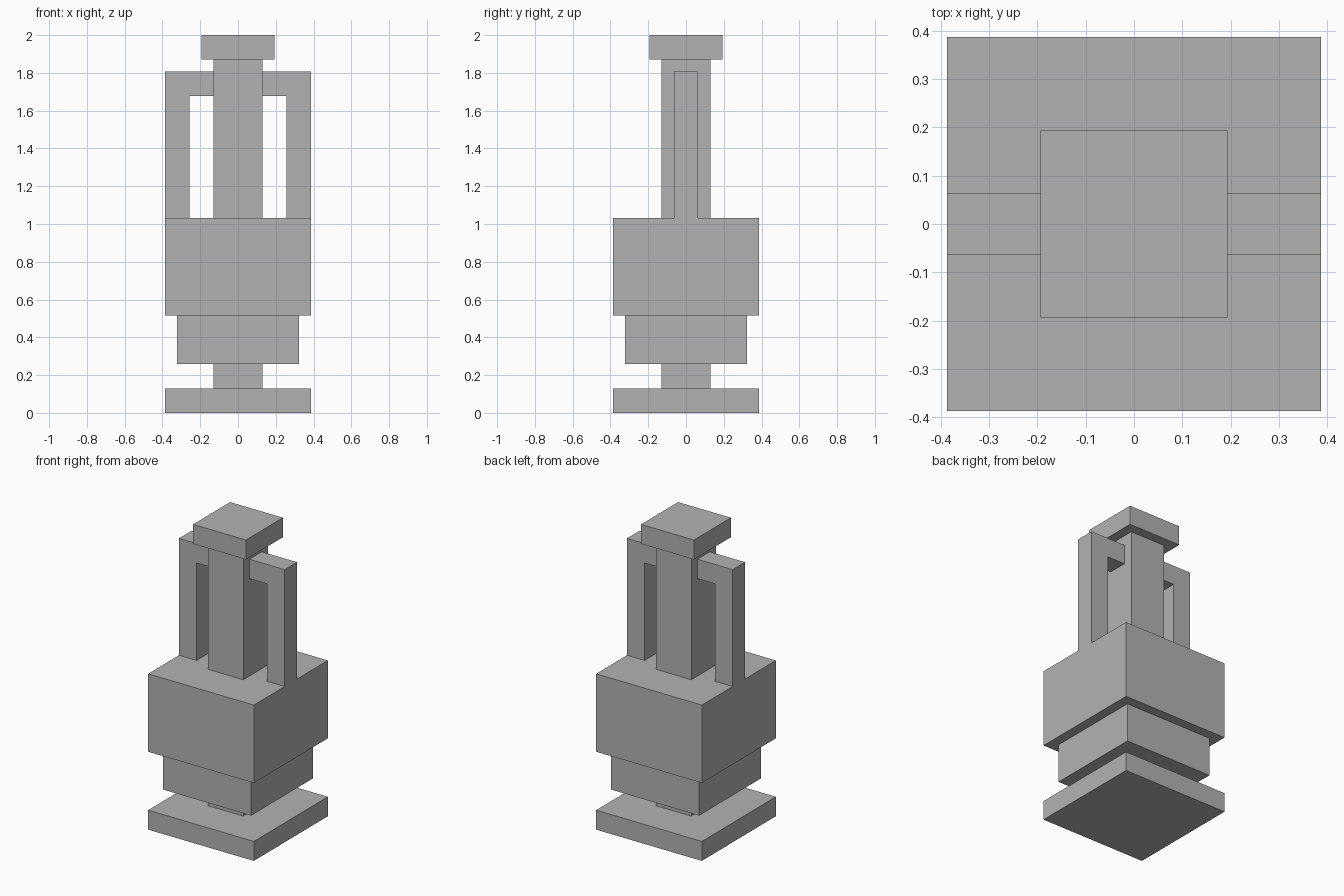
import bpy
import bmesh
from mathutils import Matrix

cube = bpy.data.objects.get("Cube")
if cube:
    bpy.data.objects.remove(cube, do_unlink=True)

U = 2 / 15.5  # one modelling unit; the whole vase is 15.5 units tall

# Single flat grey
grey = bpy.data.materials.new("stone grey")
grey.use_nodes = True
colour = (0.45, 0.45, 0.45, 1)
grey.diffuse_color = colour
grey.node_tree.nodes["Principled BSDF"].inputs["Base Color"].default_value = colour


def finish(name, bm):
    """Turn a bmesh into a flat-shaded object."""
    bmesh.ops.recalc_face_normals(bm, faces=bm.faces)
    mesh = bpy.data.meshes.new(name)
    bm.to_mesh(mesh)
    bm.free()
    mesh.materials.append(grey)
    obj = bpy.data.objects.new(name, mesh)
    bpy.context.collection.objects.link(obj)
    return obj


def block(name, width, bottom, top):
    """Square block centred on the z axis, sizes in units."""
    bm = bmesh.new()
    size = Matrix.Diagonal((width * U, width * U, (top - bottom) * U, 1))
    place = Matrix.Translation((0, 0, (bottom + top) / 2 * U))
    bmesh.ops.create_cube(bm, size=1, matrix=place @ size)
    return finish(name, bm)


def handle(name, side):
    """Angular handle: L-shaped profile in xz, extruded along y."""
    profile = [(1, 13), (2, 13), (2, 8), (3, 8), (3, 14), (1, 14)]
    bm = bmesh.new()
    face = bm.faces.new([bm.verts.new((side * x * U, -U / 2, z * U)) for x, z in profile])
    ext = bmesh.ops.extrude_face_region(bm, geom=[face])
    moved = [v for v in ext["geom"] if isinstance(v, bmesh.types.BMVert)]
    bmesh.ops.translate(bm, verts=moved, vec=(0, U, 0))
    return finish(name, bm)


# Stacked body, from foot to rim: name, width, bottom, top
for part in [
    ("foot", 6, 0, 1),
    ("stem", 2, 1, 2),
    ("lower_body", 5, 2, 4),
    ("upper_body", 6, 4, 8),
    ("neck", 2, 8, 14.5),
    ("rim", 3, 14.5, 15.5),
]:
    block(*part)

# Pair of handles
handle("left_handle", 1)
handle("right_handle", -1)
